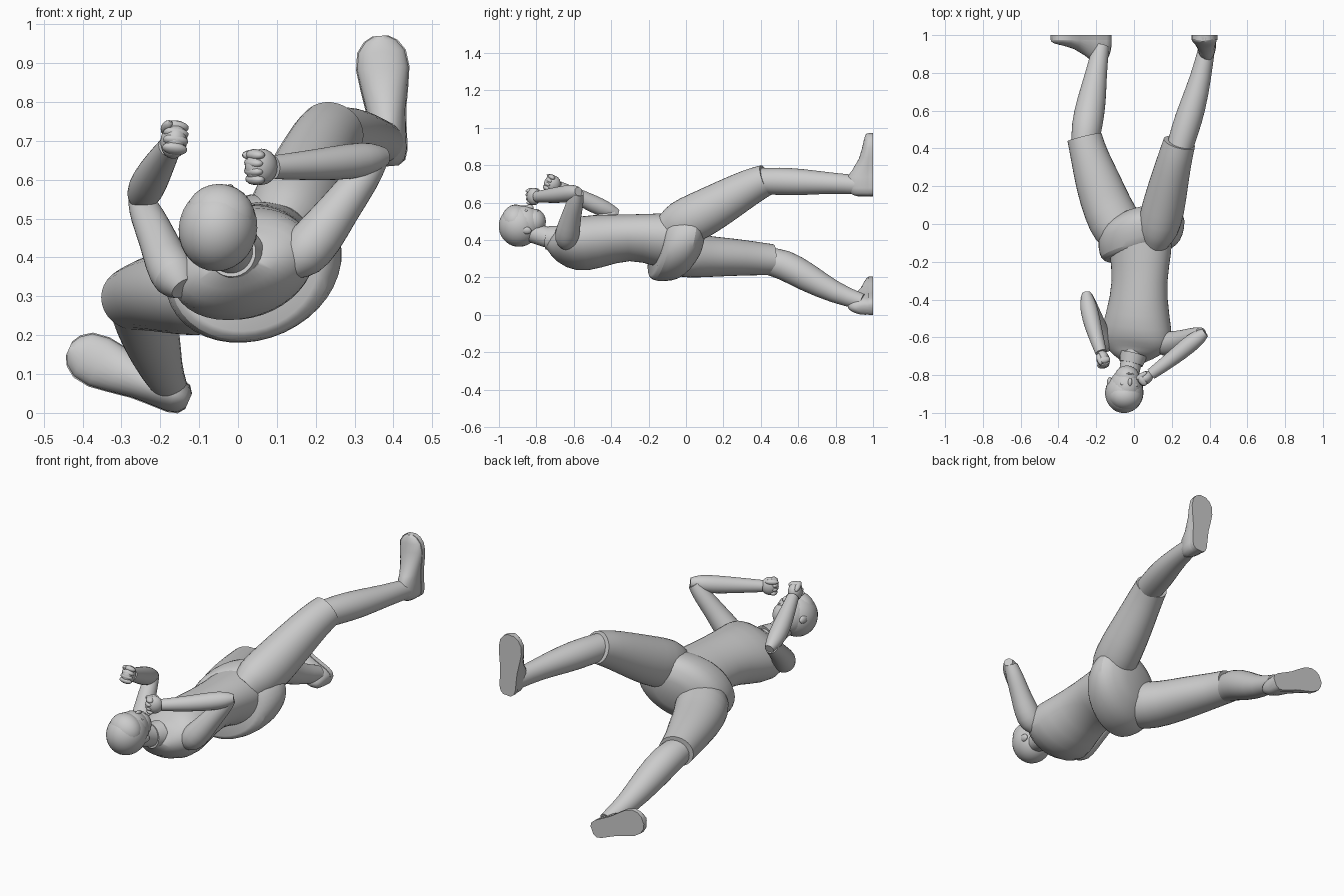
import bpy, bmesh, math
from mathutils import Vector, Matrix

if "Cube" in bpy.data.objects:
    bpy.data.objects.remove(bpy.data.objects["Cube"])


def finish(name, bm, subsurf=0):
    bmesh.ops.recalc_face_normals(bm, faces=bm.faces)
    me = bpy.data.meshes.new(name)
    bm.to_mesh(me)
    bm.free()
    ob = bpy.data.objects.new(name, me)
    bpy.context.collection.objects.link(ob)
    if subsurf:
        ob.modifiers.new("smooth", "SUBSURF").levels = subsurf
        ob.modifiers["smooth"].render_levels = subsurf
    bpy.ops.object.select_all(action="DESELECT")
    ob.select_set(True)
    bpy.context.view_layer.objects.active = ob
    bpy.ops.object.shade_smooth_by_angle(angle=math.radians(45))
    return ob


def loft(name, secs, ref0=(1, 0, 0), ref1=None, n=16, subsurf=1, floor=None, tan=None):
    """Elliptical sections (x, y, z, half width[, half depth]) joined along a path."""
    bm = bmesh.new()
    crease = bm.edges.layers.float.new("crease_edge")
    ref0 = Vector(ref0)
    ref1 = Vector(ref1 or ref0)
    pts = [Vector(s[:3]) for s in secs]
    rings = []
    for i, s in enumerate(secs):
        t = Vector(tan or pts[min(i + 1, len(pts) - 1)] - pts[max(i - 1, 0)]).normalized()
        ref = ref0.lerp(ref1, i / (len(secs) - 1))
        u = (ref - t * ref.dot(t)).normalized()
        v = t.cross(u)
        ring = []
        for k in range(n):
            a = 2 * math.pi * k / n
            p = pts[i] + u * s[3] * math.cos(a) + v * s[-1] * math.sin(a)
            if floor is not None:
                p.y = min(p.y, floor)
            ring.append(bm.verts.new(p))
        rings.append(ring)
    for r, q in zip(rings, rings[1:]):
        for k in range(n):
            bm.faces.new((r[k], r[(k + 1) % n], q[(k + 1) % n], q[k]))
    for cap in (rings[0], rings[-1]):
        for e in bm.faces.new(cap).edges:
            e[crease] = 1.0
    return finish(name, bm, subsurf)


def blob(name, c, axes, radii, seg=20):
    """Ellipsoid with its own three axes."""
    bm = bmesh.new()
    bmesh.ops.create_uvsphere(bm, u_segments=seg, v_segments=seg // 2 + 2, radius=1)
    cols = [Vector(a) * r for a, r in zip(axes, radii)]
    m = Matrix.Translation(c) @ Matrix(cols).transposed().to_4x4()
    bmesh.ops.transform(bm, matrix=m, verts=bm.verts)
    return finish(name, bm)


# torso, twisting from shoulders to hips
loft("torso", [(-.005, -.715, .405, .07, .06), (.0, -.675, .38, .165, .095), (.015, -.60, .372, .205, .142),
               (.02, -.48, .393, .172, .145), (.03, -.30, .42, .145, .112),
               (.035, -.15, .4, .175, .14), (.03, -.02, .39, .18, .15)],
     (1, 0, .25), (1, 0, .5), n=20)
# hips, with a tilted waistband edge and a rounded crotch
loft("shorts", [(.03, -.155, .366, .19, .155), (.035, -.14, .366, .225, .18), (.04, -.07, .372, .25, .19),
                (.04, .0, .378, .245, .185), (.035, .045, .38, .2, .145), (.03, .075, .38, .1, .08)],
     (1, .2, .47), n=20, tan=(-.2, 1, -.2))
loft("neck", [(.0, -.66, .4, .065), (-.02, -.75, .415, .055), (-.035, -.85, .45, .055)])
loft("collar", [(-.003, -.69, .405, .075), (-.015, -.74, .412, .064)])

# trouser legs
loft("thigh_raised", [(.11, -.09, .45, .08, .1), (.125, -.03, .485, .115, .13), (.155, .08, .535, .118, .13),
                      (.185, .22, .615, .105, .115), (.22, .36, .695, .092, .097), (.24, .43, .722, .088, .085)])
loft("thigh_lowered", [(-.04, -.1, .33, .1, .1), (-.08, -.03, .325, .145, .13), (-.14, .08, .312, .135, .115),
                       (-.19, .22, .31, .125, .105), (-.24, .37, .302, .1, .092), (-.262, .46, .295, .095, .085)])
# shins
loft("shin_raised", [(.235, .38, .715, .07), (.27, .5, .715, .076), (.31, .62, .71, .073),
                     (.355, .78, .705, .056), (.385, .93, .695, .045, .052)])
loft("shin_lowered", [(-.26, .42, .29, .072), (-.25, .52, .275, .085), (-.225, .65, .2, .08),
                      (-.2, .8, .115, .057), (-.175, .94, .07, .045)])


# shoes, soles on the plane y = 1
def shoe(name, heel, toe):
    h, t = Vector(heel), Vector(toe)
    prof = [(0, .02, .09), (.04, .038, .12), (.12, .046, .135), (.3, .048, .14), (.42, .05, .11),
            (.6, .06, .075), (.75, .067, .06), (.88, .061, .05), (.96, .042, .043), (1, .018, .035)]
    side = (t - h).cross(Vector((0, 1, 0))).normalized()
    secs, left, right = [], [], []
    for s, w, ht in prof:
        p = h.lerp(t, s)
        secs.append((p.x, 1 - ht * .35, p.z, w, ht * .65))
        left.append(p + side * (w + .002))
        right.append(p - side * (w + .002))
    loft(name, secs, side, n=24, subsurf=0, floor=.998, tan=t - h)
    bm = bmesh.new()
    rings = [[bm.verts.new((p.x, y, p.z)) for p in left + right[::-1]] for y in (1, .975)]
    for r in rings:
        bm.faces.new(r)
    for i in range(len(rings[0])):
        bm.faces.new((rings[0][i - 1], rings[0][i], rings[1][i], rings[1][i - 1]))
    finish(name + "_sole", bm)


shoe("shoe_raised", (.392, 0, .635), (.366, 0, .97))
shoe("shoe_lowered", (-.127, 0, .03), (-.435, 0, .165))

# arms
loft("upper_arm_a", [(.13, -.64, .37, .035), (.16, -.64, .4, .068), (.21, -.63, .455, .066),
                     (.257, -.615, .52, .054), (.325, -.59, .61, .046), (.355, -.58, .655, .034)], (0, 1, 0))
loft("forearm_a", [(.377, -.575, .66, .024), (.345, -.598, .655, .043), (.29, -.64, .647, .048),
                   (.2, -.715, .638, .041), (.09, -.795, .632, .031)], (0, 0, 1))
loft("upper_arm_b", [(-.14, -.65, .32, .035), (-.158, -.63, .345, .066), (-.185, -.58, .39, .058),
                     (-.205, -.52, .445, .05), (-.235, -.44, .51, .045), (-.25, -.385, .545, .034)])
loft("forearm_b", [(-.252, -.365, .54, .024), (-.245, -.42, .56, .046), (-.228, -.5, .595, .049),
                   (-.2, -.6, .645, .04), (-.175, -.68, .685, .031)])


# fists
def fist(name, c, d, k):
    c, d = Vector(c), Vector(d).normalized()
    k = Vector(k)
    k = (k - d * k.dot(d)).normalized()
    w = d.cross(k)
    ax = (d, k, w)
    blob(name + "_palm", c, ax, (.045, .047, .034))
    for i in range(4):
        p = c + k * (.021 * (i - 1.5)) + d * (.025 - .004 * abs(i - 1.5))
        blob(f"{name}_finger_{i}", p, ax, (.021, .015, .033), 12)
    blob(name + "_thumb", c + k * .03 + w * .022 + d * .01, ax, (.035, .014, .015), 12)


fist("fist_a", (.06, -.815, .633), (-.3, -.2, -.01), (.1, 0, 1))
fist("fist_b", (-.165, -.715, .7), (.08, -.33, .16), (.15, 0, 1))

# head, tilted towards the chest
C = Vector((-.05, -.88, .475))
up = Vector((-.08, -1, .1)).normalized()
face = Vector((.25, .2, .95))
face = (face - up * face.dot(up)).normalized()
side = up.cross(face)
ax = (side, face, up)


def at(s, f, u):
    return C + side * s + face * f + up * u


blob("skull", at(0, .012, -.012), ax, (.086, .1, .1), 28)
blob("jaw", at(0, .03, -.065), ax, (.066, .07, .064), 24)
blob("hair", at(0, -.002, .013), ax, (.101, .111, .108), 28)
blob("fringe", at(0, .028, .034), ax, (.09, .084, .075), 24)
blob("nose", at(0, .108, -.035), ax, (.011, .013, .022), 12)
blob("mouth", at(0, .092, -.08), ax, (.022, .009, .006), 12)
for sgn, nm in ((-1, "a"), (1, "b")):
    blob("ear_" + nm, at(sgn * .086, 0, -.035), ax, (.012, .02, .028), 12)
    blob("eye_" + nm, at(sgn * .033, .095, -.022), ax, (.015, .009, .008), 12)
